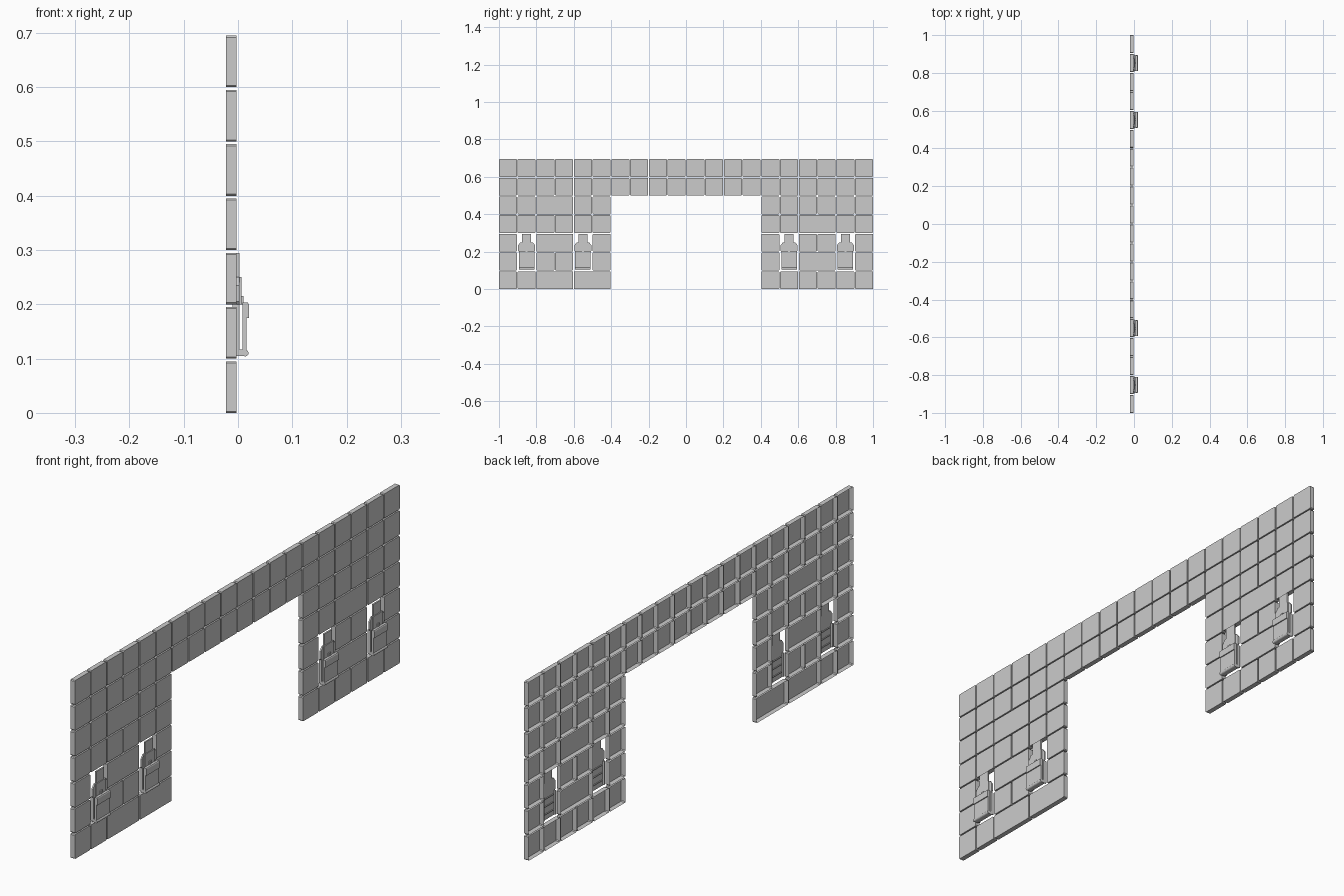
import bpy, bmesh, math
from mathutils import Matrix, Vector

if "Cube" in bpy.data.objects:
    bpy.data.objects.remove(bpy.data.objects["Cube"])

PITCH_Y, PITCH_Z, GAP = 0.10025, 0.1, 0.005
X_BACK, X_FRONT = -0.022, -0.003


def finish(name, bm):
    mesh = bpy.data.meshes.new(name)
    bm.to_mesh(mesh)
    bm.free()
    ob = bpy.data.objects.new(name, mesh)
    bpy.context.collection.objects.link(ob)
    return ob


def prism(bm, pts, axis, a, b, cap_start=True):
    """Extrude a 2D outline: axis 'x' takes (y, z) points, axis 'y' takes (x, z)."""
    def place(p, t):
        return (t, p[0], p[1]) if axis == 'x' else (p[0], t, p[1])
    lo = [bm.verts.new(place(p, a)) for p in pts]
    hi = [bm.verts.new(place(p, b)) for p in pts]
    n = len(pts)
    faces = [bm.faces.new(hi)]
    if cap_start:
        faces.append(bm.faces.new(lo[::-1]))
    for i in range(n):
        j = (i + 1) % n
        faces.append(bm.faces.new((lo[i], lo[j], hi[j], hi[i])))
    if axis == 'y':
        bmesh.ops.reverse_faces(bm, faces=faces)


def box(bm, x0, x1, y0, y1, z0, z1):
    prism(bm, [(y0, z0), (y1, z0), (y1, z1), (y0, z1)], 'x', x0, x1)


def tile(bm, col, row, span):
    """Hollow tile with clipped corners, open at the back."""
    y0 = -1 + col * PITCH_Y
    y1 = y0 + span * PITCH_Y - GAP
    z0 = row * PITCH_Z
    z1 = z0 + PITCH_Z - GAP
    c = 0.003
    pts = [(y0 + c, z0), (y1 - c, z0), (y1, z0 + c), (y1, z1 - c),
           (y1 - c, z1), (y0 + c, z1), (y0, z1 - c), (y0, z0 + c)]
    prism(bm, pts, 'x', X_BACK, X_FRONT, cap_start=False)


# Tiled wall: 20 x 7 cells, a doorway, double tiles and four clip openings
doubles = {(2, 0), (4, 0), (2, 2), (2, 4), (16, 1), (16, 3)}
clip_cols = (1, 4, 15, 18)
bm = bmesh.new()
for row in range(7):
    for col in range(20):
        doorway = 6 <= col <= 13 and row < 5
        clip_cell = col in clip_cols and row in (1, 2)
        if doorway or clip_cell or (col - 1, row) in doubles:
            if (col - 1, row) in doubles or doorway or clip_cell:
                continue
        tile(bm, col, row, 2 if (col, row) in doubles else 1)
finish("wall_tiles", bm)


def wall_clip(cy, number):
    w = 0.041
    # Back plate with sloping shoulders and a narrow strap on top
    bm = bmesh.new()
    half = [(w, 0.108), (w, 0.2), (0.045, 0.205), (0.045, 0.235),
            (0.033, 0.25), (0.024, 0.25)]
    top = [(0.024, 0.295)]
    right = half + top
    outline = right + [(-y, z) for y, z in reversed(right)]
    prism(bm, [(cy + y, z) for y, z in outline], 'x', -0.003, 0.003)
    box(bm, 0.003, 0.006, cy - 0.03, cy + 0.03, 0.2, 0.25)
    # Ribs and side rails on the rear of the plate
    for z in (0.125, 0.155, 0.185):
        box(bm, -0.006, -0.003, cy - 0.03, cy + 0.03, z, z + 0.004)
    for s in (-1, 1):
        box(bm, -0.01, -0.003, cy + s * 0.037 - 0.003, cy + s * 0.037 + 0.003, 0.108, 0.2)
    finish(f"clip_back_plate_{number}", bm)

    # Front cover with an overhanging upper lip, joined by a bottom shelf
    bm = bmesh.new()
    cover = [(-0.003, 0.105), (0.012, 0.105), (0.016, 0.11), (0.016, 0.175),
             (0.02, 0.175), (0.02, 0.2), (0.018, 0.203), (0.008, 0.203),
             (0.008, 0.117), (-0.003, 0.117)]
    prism(bm, cover, 'y', cy - w, cy + w)
    # Small release button on the lip
    box(bm, 0.003, 0.01, cy - 0.006, cy + 0.006, 0.2, 0.215)
    finish(f"clip_front_cover_{number}", bm)

    # Hinge barrel along the lower edge
    bm = bmesh.new()
    bmesh.ops.create_cone(bm, cap_ends=True, segments=12, radius1=0.006, radius2=0.006,
                          depth=2 * w + 0.002,
                          matrix=Matrix.Translation(Vector((0.0135, cy, 0.11)))
                          @ Matrix.Rotation(math.pi / 2, 4, 'X'))
    finish(f"clip_hinge_{number}", bm)


for n, col in enumerate(clip_cols, 1):
    wall_clip(-1 + col * PITCH_Y + (PITCH_Y - GAP) / 2, n)
